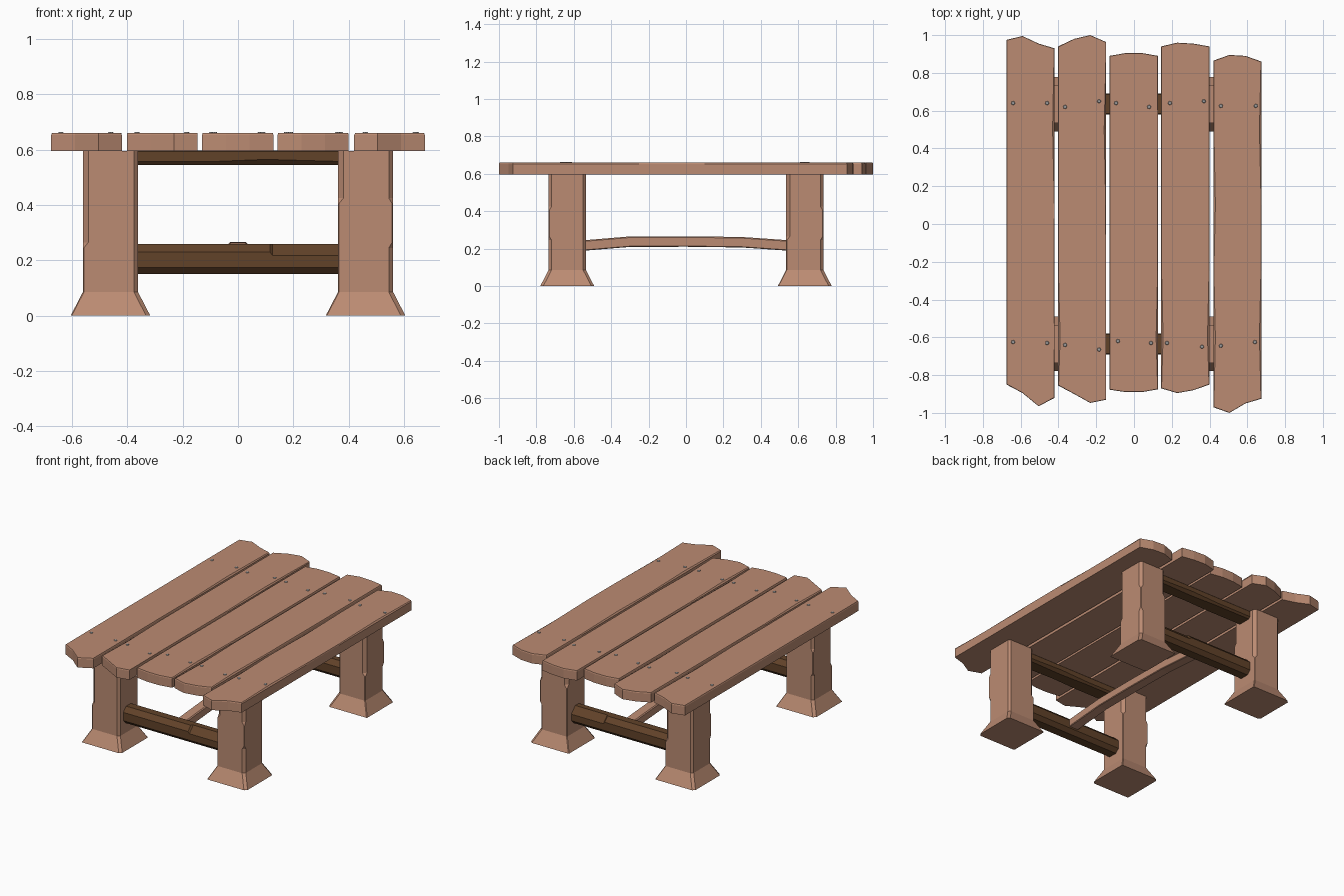
import bpy, bmesh, random
from mathutils import Vector

if "Cube" in bpy.data.objects:
    bpy.data.objects.remove(bpy.data.objects["Cube"])

random.seed(4)


def material(name, rgb):
    m = bpy.data.materials.new(name)
    m.diffuse_color = (*rgb, 1)
    m.use_nodes = True
    m.node_tree.nodes["Principled BSDF"].inputs["Base Color"].default_value = m.diffuse_color
    return m


WOOD = material("wood", (0.50, 0.26, 0.17))
DARK = material("dark_wood", (0.12, 0.055, 0.022))
STEEL = material("steel", (0.35, 0.35, 0.35))


def finish(bm, name, mat):
    bmesh.ops.recalc_face_normals(bm, faces=bm.faces)
    me = bpy.data.meshes.new(name)
    bm.to_mesh(me)
    bm.free()
    me.materials.append(mat)
    ob = bpy.data.objects.new(name, me)
    bpy.context.collection.objects.link(ob)
    return ob


def loft(name, rings, mat):
    """Skin a list of equal-length point rings and cap both ends."""
    bm = bmesh.new()
    vs = [[bm.verts.new(p) for p in r] for r in rings]
    n = len(vs[0])
    for a, b in zip(vs, vs[1:]):
        for i in range(n):
            j = (i + 1) % n
            bm.faces.new((a[i], a[j], b[j], b[i]))
    bm.faces.new(vs[0])
    bm.faces.new(vs[-1])
    return finish(bm, name, mat)


def octagon(w, h, ch):
    """Rectangle with half sizes w, h; chamfers for (-,-) (+,-) (+,+) (-,+)."""
    a, b, c, d = ch
    return [(-w, -h + a), (-w + a, -h), (w - b, -h), (w, -h + b),
            (w, h - c), (w - c, h), (-w + d, h), (-w, h - d)]


# Table top: planks with uneven ends and worn upper edges
planks = [
    (-0.675, -0.42, (-.85, -.895, -.965, -.92), (.975, .995, .955, .93)),
    (-0.402, -0.147, (-.855, -.90, -.947, -.93), (.94, .98, 1.0, .963)),
    (-0.13, 0.128, (-.877, -.89, -.89, -.875), (.89, .905, .905, .89)),
    (0.143, 0.40, (-.87, -.895, -.88, -.85), (.94, .96, .955, .94)),
    (0.42, 0.675, (-.97, -1.0, -.95, -.925), (.865, .895, .89, .86)),
]
for k, (x0, x1, front, back) in enumerate(planks):
    xs = [x0 + (x1 - x0) * i / 3 for i in range(4)]
    side = [-.6, -.25, .1, .5]
    outline = list(zip(xs, front)) + [(x1, y) for y in side]
    outline += list(zip(xs[::-1], back[::-1])) + [(x0, y) for y in side[::-1]]
    cx = (x0 + x1) / 2
    top = []
    for x, y in outline:
        inset = random.choice((.002, .003, .011)) if abs(y) < .7 else .003
        if x in (x0, x1):
            x += inset if x < cx else -inset
        top.append((x, y - (.002 if y > .7 else -.002 if y < -.7 else 0), .66))
    loft(f"top_plank_{k + 1}", [[(x, y, .595) for x, y in outline],
                                [(x, y, .653) for x, y in outline], top], WOOD)

# Nails in the planks
nail_spots = {
    .63: [(-.64, .01), (-.46, .01), (-.365, -.01), (-.185, .02), (-.095, .01),
          (.08, -.01), (.19, .01), (.37, .02), (.46, -.005), (.645, -.005)],
    -.63: [(-.64, .005), (-.46, .0), (-.365, -.01), (-.185, -.035), (-.085, .01),
           (.09, .0), (.175, .0), (.36, -.02), (.46, -.015), (.64, .005)],
}
bm = bmesh.new()
for y, spots in nail_spots.items():
    for x, dy in spots:
        r = bmesh.ops.create_cone(bm, cap_ends=True, segments=8,
                                  radius1=.012, radius2=.008, depth=.006)
        bmesh.ops.translate(bm, verts=r["verts"], vec=(x, y + dy, .6605))
finish(bm, "nails", STEEL)

# Legs: chipped corner posts on flared feet
BIG, SMALL = .02, .004
chips = {
    "above_low": lambda z: BIG if z > .255 else SMALL,
    "even": lambda z: .015,
    "above_high": lambda z: BIG if z > .415 else SMALL,
    "middle": lambda z: SMALL if .255 < z < .415 else .016,
}
corner_sets = {
    (-1, -1): ("above_low", "even", "above_high", "middle"),
    (1, -1): ("above_high", "middle", "even", "above_low"),
    (1, 1): ("even", "above_low", "middle", "above_high"),
    (-1, 1): ("middle", "above_high", "above_low", "even"),
}
for (sx, sy), kinds in corner_sets.items():
    rings = []
    for z in (0, .085, .245, .265, .405, .425, .596):
        half = .144 if z == 0 else .1
        ch = [chips[c](z) for c in kinds]
        rings.append([(sx * .461 + a, sy * .635 + b, z)
                      for a, b in octagon(half, half, ch)])
    name = ("front" if sy < 0 else "back") + ("_left" if sx < 0 else "_right") + "_leg"
    loft(name, rings, WOOD)

# Cross rails and top bearers running between each pair of legs
for s, tag in ((-1, "front"), (1, "back")):
    rings = []
    for x, c in ((-.39, .03), (.115, .03), (.125, .042), (.39, .042)):
        ch = (.025, .025, .03, c) if s < 0 else (.025, .025, c, .03)
        rings.append([(x, s * .635 + a, .205 + b)
                      for a, b in octagon(.055, .055, ch)])
    loft(f"{tag}_cross_rail", rings, DARK)
    rings = []
    for x, c in ((-.39, .012), (-.1, .012), (.1, .02), (.39, .012)):
        rings.append([(x, s * .635 + a, .571 + b)
                      for a, b in octagon(.055, .026, (c, c, .004, .004))])
    loft(f"{tag}_top_bearer", rings, DARK)

# Arched long stretcher
rings = []
for y, z in ((-.60, .212), (-.53, .218), (-.3, .237), (0, .238), (.3, .234), (.53, .218), (.60, .212)):
    rings.append([(a, y, z + b) for a, b in octagon(.035, .028, (.004, .004, .006, .006))])
loft("long_stretcher", rings, WOOD)
